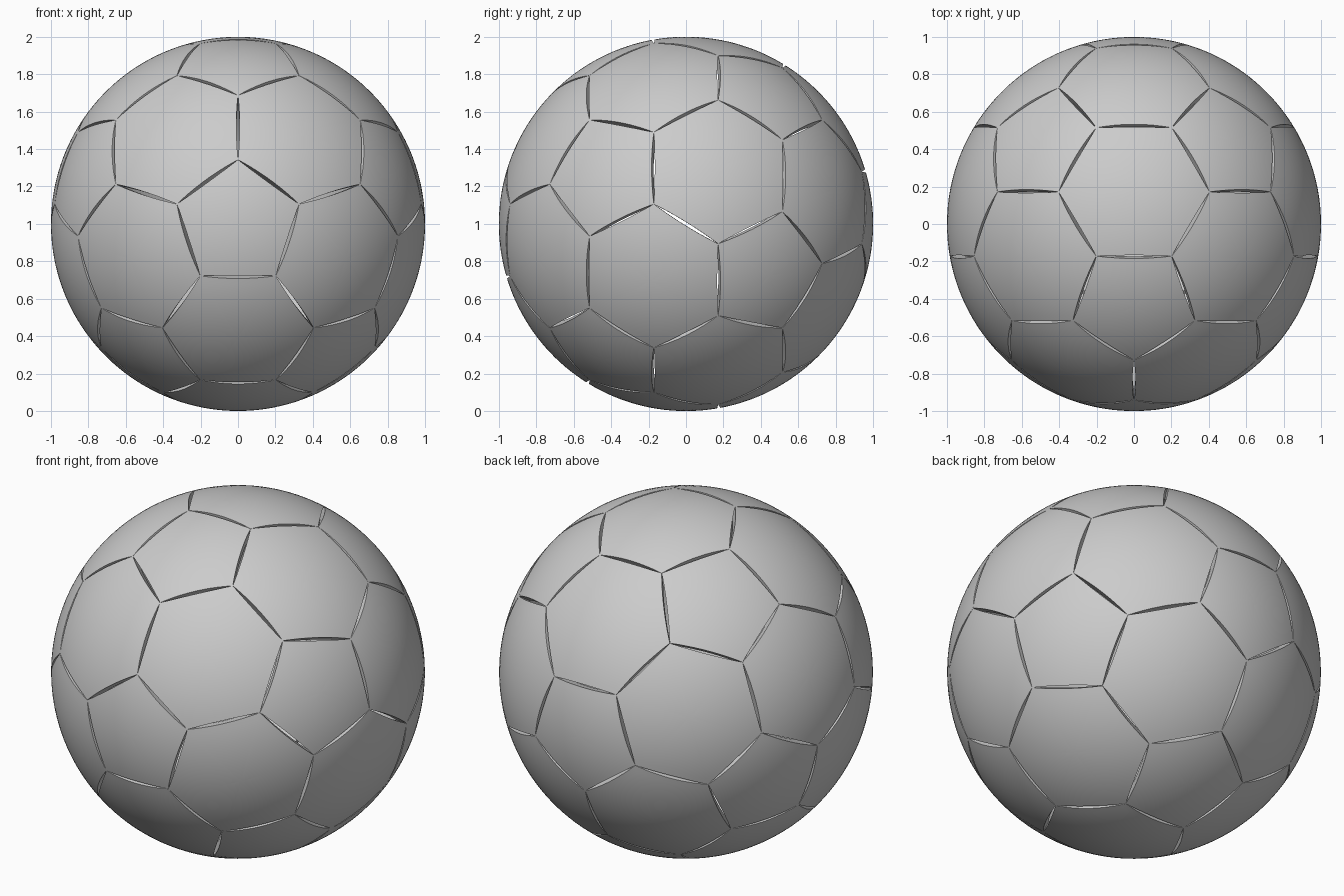
import bpy
import bmesh
from math import atan2, cos, sin, pi, sqrt
from itertools import combinations
from mathutils import Vector

if "Cube" in bpy.data.objects:
    bpy.data.objects.remove(bpy.data.objects["Cube"])

CENTRE = Vector((0, 0, 1))
STEPS = 14        # points along each panel edge
RINGS = 10        # rings from panel middle to rim
SEAM = 0.009      # half width of a seam at its middle
INNER = 0.94      # inside radius of the shell

grey = bpy.data.materials.new("ball_grey")
grey.use_nodes = True
grey.diffuse_color = (0.6, 0.6, 0.6, 1)
grey.node_tree.nodes["Principled BSDF"].inputs["Base Color"].default_value = (0.6, 0.6, 0.6, 1)


def rim_points(corners, middle):
    """Outline whose edges bow slightly inward between the corners."""
    points = []
    for a, b in zip(corners, corners[1:] + corners[:1]):
        inward = (middle - (a + b) / 2).normalized()
        for k in range(STEPS):
            t = k / STEPS
            points.append(a.lerp(b, t) + inward * SEAM * 4 * t * (1 - t))
    return points


def make_panel(name, corners):
    """Curved panel: outer skin, seam wall and inner skin."""
    middle = sum(corners, Vector()) / len(corners)
    u = (corners[0] - middle).normalized()
    w = middle.normalized().cross(u)
    corners = sorted(corners, key=lambda p: atan2((p - middle).dot(w), (p - middle).dot(u)))
    rim = rim_points(corners, middle)

    bm = bmesh.new()
    profile = [(i / RINGS, 1) for i in range(1, RINGS + 1)]
    profile += [(s, INNER) for s, _ in reversed(profile)]
    loops = [[bm.verts.new(CENTRE + middle.lerp(p, s).normalized() * r) for p in rim]
             for s, r in profile]
    top = bm.verts.new(CENTRE + middle.normalized())
    bottom = bm.verts.new(CENTRE + middle.normalized() * INNER)
    n = len(rim)
    for i in range(n):
        j = (i + 1) % n
        bm.faces.new((top, loops[0][i], loops[0][j]))
        bm.faces.new((bottom, loops[-1][j], loops[-1][i]))
        for a, b in zip(loops, loops[1:]):
            bm.faces.new((a[i], b[i], b[j], a[j]))
    mesh = bpy.data.meshes.new(name)
    bm.to_mesh(mesh)
    bm.free()
    mesh.materials.append(grey)
    panel = bpy.data.objects.new(name, mesh)
    bpy.context.collection.objects.link(panel)
    panel.select_set(True)
    bpy.context.view_layer.objects.active = panel


# Icosahedron with one point facing the front and a neighbour above it
front = Vector((0, -1, 0))
ring = [Vector((2 * sin(2 * pi * k / 5), -1, 2 * cos(2 * pi * k / 5))) / sqrt(5) for k in range(5)]
points = [front] + ring
points += [-p for p in points]


def near(a, b):
    return 0.1 < (a - b).length < 1.2


def third(a, b):
    """Corner of the truncated solid; all corners lie on the unit sphere."""
    return ((2 * a + b) / 3).normalized()


bpy.ops.object.select_all(action='DESELECT')

# Twelve pentagon panels, one at each point
for k, p in enumerate(points):
    make_panel(f"pentagon_panel_{k + 1}", [third(p, q) for q in points if near(p, q)])

# Twenty hexagon panels, one on each triangle
triangles = [t for t in combinations(points, 3)
             if all(near(a, b) for a, b in combinations(t, 2))]
for k, t in enumerate(triangles):
    make_panel(f"hexagon_panel_{k + 1}", [third(a, b) for a in t for b in t if a is not b])

bpy.ops.object.shade_smooth_by_angle(angle=pi / 6)
